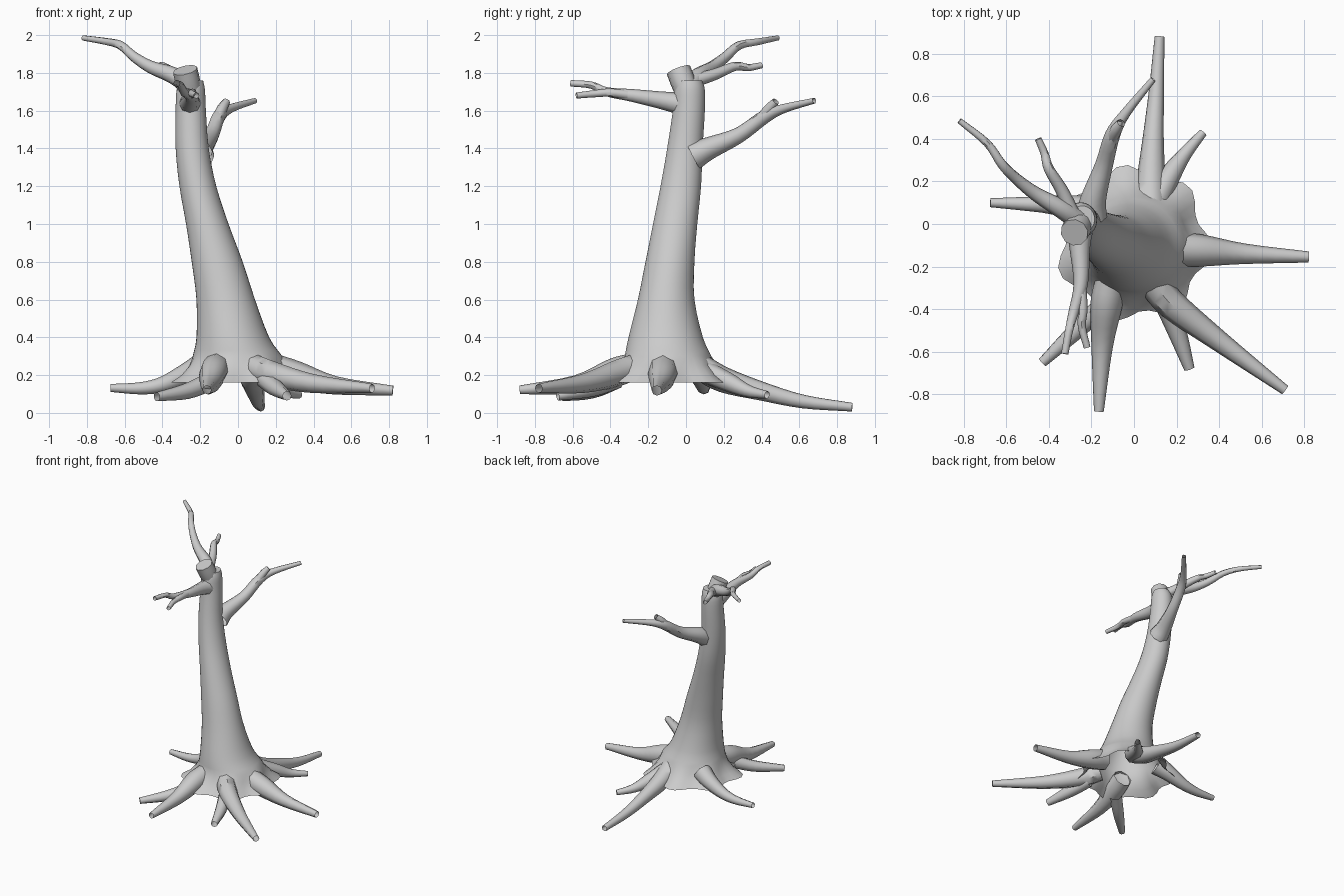
import bpy, bmesh, math
from mathutils import Vector

cube = bpy.data.objects.get("Cube")
if cube:
    bpy.data.objects.remove(cube, do_unlink=True)

bark = bpy.data.materials.new("grey bark")
bark.use_nodes = True
GREY = (0.6, 0.6, 0.6, 1)
bark.diffuse_color = GREY
bark.node_tree.nodes["Principled BSDF"].inputs["Base Color"].default_value = GREY


def smooth_path(points, steps):
    """Catmull-Rom interpolation through points of any dimension."""
    pts = [Vector(p) for p in points]
    pts = [2 * pts[0] - pts[1]] + pts + [2 * pts[-1] - pts[-2]]
    out = []
    for a, b, c, d in zip(pts, pts[1:], pts[2:], pts[3:]):
        for i in range(steps):
            t = i / steps
            out.append(b + (c - a) * t / 2 + (2 * a - 5 * b + 4 * c - d) * t * t / 2
                       + (3 * b - a - 3 * c + d) * t ** 3 / 2)
    return out + [pts[-2]]


def skin(name, rings, cap):
    """Joins rings of points into an open tube, with an optional end cap."""
    bm = bmesh.new()
    loops = [[bm.verts.new(p) for p in ring] for ring in rings]
    n = len(loops[0])
    for low, high in zip(loops, loops[1:]):
        for i in range(n):
            j = (i + 1) % n
            bm.faces.new((low[i], low[j], high[j], high[i]))
    if cap:
        bm.faces.new(loops[-1])
    mesh = bpy.data.meshes.new(name)
    bm.to_mesh(mesh)
    bm.free()
    mesh.materials.append(bark)
    obj = bpy.data.objects.new(name, mesh)
    bpy.context.collection.objects.link(obj)
    bpy.ops.object.select_all(action='DESELECT')
    obj.select_set(True)
    bpy.context.view_layer.objects.active = obj
    bpy.ops.object.shade_smooth_by_angle(angle=math.radians(45))


def limb(name, points, sides=8, steps=4, cap=False):
    """Round tapering limb; each point is x, y, z, radius."""
    path = smooth_path(points, steps)
    centres = [p.to_3d() for p in path]
    side = None
    rings = []
    for i, c in enumerate(centres):
        axis = (centres[min(i + 1, len(path) - 1)] - centres[max(i - 1, 0)]).normalized()
        if side is None:
            side = axis.orthogonal()
        side = (side - axis * side.dot(axis)).normalized()
        up = axis.cross(side)
        rings.append([c + path[i][3] * (side * math.cos(a) + up * math.sin(a))
                      for a in (math.tau * k / sides for k in range(sides))])
    skin(name, rings, cap)


# Leaning trunk: low z, high z extents per level as left, right, front, back
levels = [(.3, -.24, .235, -.325, .135), (.4, -.22, .165, -.305, .09),
          (.6, -.22, .09, -.255, .045), (.8, -.245, .025, -.215, .045),
          (1, -.275, -.05, -.175, .06), (1.2, -.31, -.115, -.135, .08),
          (1.4, -.33, -.155, -.1, .088), (1.6, -.33, -.17, -.07, .1),
          (1.71, -.325, -.175, -.06, .1), (1.76, -.3, -.185, -.04, .085)]
# z, centre x, centre y, radius x, radius y
sections = [Vector((z, (l + r) / 2, (f + b) / 2, (r - l) / 2, (b - f) / 2))
            for z, l, r, f, b in levels]
sections = smooth_path(sections, 3)
flare = [Vector((.16, 0, -.095, .345, .345)), Vector((.2, 0, -.095, .295, .295)),
         Vector((.25, 0, -.095, .26, .255))]
SIDES = 42
rings = []
for z, cx, cy, rx, ry in flare + sections:
    ripple = .09 * max(0, (.3 - z) / .14)
    ring = []
    for k in range(SIDES):
        a = math.tau * k / SIDES
        w = 1 + ripple * math.cos(7 * a + .6)
        ring.append((cx + rx * w * math.cos(a), cy + ry * w * math.sin(a), z))
    rings.append(ring)
skin("trunk", rings, True)

# Broken stub leaning forward out of the trunk top
limb("broken_top", [(-.245, .02, 1.66, .06), (-.265, -.015, 1.75, .066),
                    (-.28, -.04, 1.815, .066)], sides=10, cap=True)

# Roots spreading over the ground
roots = {
    "back_root": [(.08, .08, .24, .07), (.08, .2, .175, .068), (.09, .4, .115, .05),
                  (.105, .62, .06, .036), (.12, .88, .03, .023)],
    "back_left_root": [(.1, .1, .22, .06), (.17, .23, .16, .05), (.24, .33, .115, .033),
                       (.325, .43, .095, .02)],
    "left_root": [(.2, -.12, .23, .08), (.32, -.125, .195, .075), (.52, -.14, .145, .048),
                  (.82, -.155, .118, .026)],
    "front_left_root": [(.09, -.28, .24, .07), (.18, -.38, .205, .07),
                        (.4, -.55, .155, .05), (.71, -.78, .13, .024)],
    "front_left_root_fork": [(.14, -.36, .18, .05), (.2, -.5, .13, .045), (.26, -.68, .09, .025)],
    "front_root": [(-.11, -.26, .25, .07), (-.13, -.38, .215, .075), (-.15, -.58, .15, .05),
                   (-.165, -.88, .122, .023)],
    "front_right_root_fork": [(-.14, -.38, .17, .05), (-.27, -.5, .115, .042),
                              (-.43, -.65, .085, .024)],
    "right_root": [(-.18, .05, .25, .075), (-.27, .075, .205, .06), (-.4, .09, .15, .042),
                   (-.52, .095, .13, .032), (-.675, .1, .132, .021)],
}
# Bare branches with their forks
branches = {
    "right_branch": [(-.25, .01, 1.72, .05), (-.34, .07, 1.785, .045), (-.46, .14, 1.83, .034),
                     (-.55, .21, 1.885, .027), (-.62, .28, 1.945, .023),
                     (-.69, .38, 1.965, .019), (-.82, .485, 1.985, .014)],
    "right_branch_fork": [(-.29, .05, 1.76, .036), (-.34, .16, 1.795, .03),
                          (-.4, .26, 1.835, .024), (-.42, .33, 1.828, .019),
                          (-.45, .4, 1.84, .016)],
    "back_branch": [(-.2, .04, 1.36, .075), (-.19, .12, 1.4, .06), (-.14, .28, 1.47, .042),
                    (-.1, .42, 1.57, .036), (-.04, .52, 1.612, .024), (.09, .68, 1.653, .015)],
    "back_branch_fork": [(-.11, .39, 1.55, .028), (-.085, .44, 1.61, .028),
                         (-.06, .475, 1.65, .02)],
    "front_branch": [(-.25, .02, 1.63, .07), (-.255, -.1, 1.65, .05), (-.25, -.28, 1.68, .034),
                     (-.285, -.42, 1.7, .024), (-.305, -.5, 1.735, .019),
                     (-.325, -.61, 1.745, .017)],
    "front_branch_fork": [(-.25, -.28, 1.68, .026), (-.24, -.4, 1.695, .022),
                          (-.245, -.48, 1.69, .019), (-.22, -.58, 1.68, .016)],
}
for name, points in {**roots, **branches}.items():
    limb(name, points)
